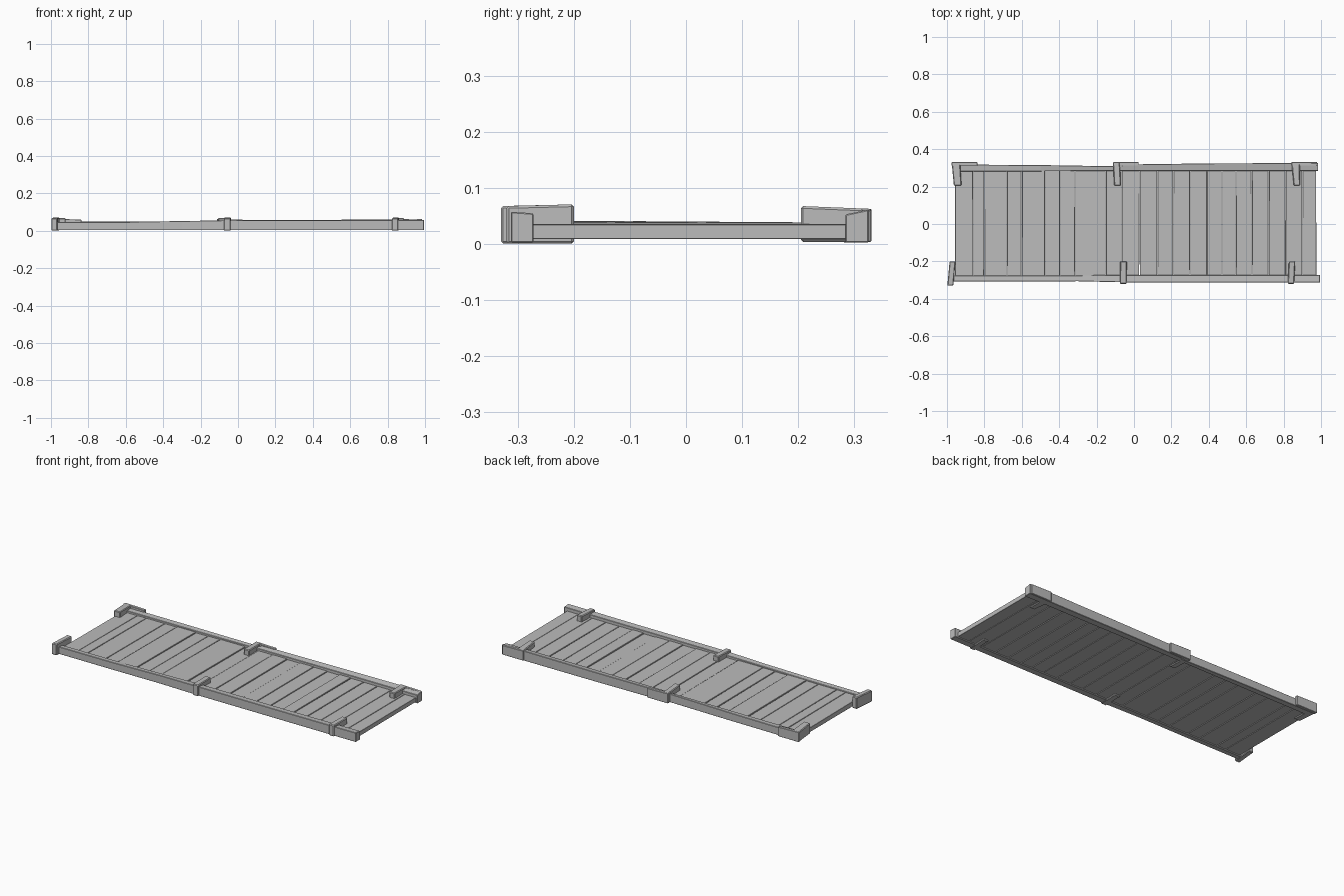
import bpy, bmesh, random

random.seed(4)
old = bpy.data.objects.get("Cube")
if old:
    bpy.data.objects.remove(old, do_unlink=True)

wood = bpy.data.materials.new("plain grey")
wood.use_nodes = True
grey = (0.5, 0.5, 0.5, 1)
wood.diffuse_color = grey
wood.node_tree.nodes["Principled BSDF"].inputs["Base Color"].default_value = grey


def finish(name, bm, bevel):
    bmesh.ops.recalc_face_normals(bm, faces=bm.faces)
    mesh = bpy.data.meshes.new(name)
    bm.to_mesh(mesh)
    bm.free()
    mesh.materials.append(wood)
    obj = bpy.data.objects.new(name, mesh)
    bpy.context.collection.objects.link(obj)
    if bevel:
        mod = obj.modifiers.new("worn edges", "BEVEL")
        mod.width = bevel
        mod.segments = 1
    return obj


def slab(name, outline, bottom, tops, bevel=0.003):
    """Upright block over a four-cornered outline, with a height per corner."""
    bm = bmesh.new()
    low = [bm.verts.new((x, y, bottom)) for x, y in outline]
    high = [bm.verts.new((x, y, t)) for (x, y), t in zip(outline, tops)]
    bm.faces.new(low)
    bm.faces.new(high)
    for i in range(4):
        j = (i + 1) % 4
        bm.faces.new((low[i], low[j], high[j], high[i]))
    return finish(name, bm, bevel)


def rail(name, stations):
    """Beam along x; each station is x, inner y, outer y, inner top, outer top."""
    bm = bmesh.new()
    rings = []
    for x, yi, yo, ti, to in stations:
        ring = [(x, yi, 0.003), (x, yo, 0.003), (x, yo, to), (x, yi, ti)]
        rings.append([bm.verts.new(p) for p in ring])
    for a, b in zip(rings, rings[1:]):
        for i in range(4):
            j = (i + 1) % 4
            bm.faces.new((a[i], a[j], b[j], b[i]))
    bm.faces.new(rings[0])
    bm.faces.new(rings[-1])
    return finish(name, bm, 0.002)


# Deck boards, laid across with narrow uneven gaps
seams = [-0.957, -0.86, -0.80, -0.68, -0.60, -0.475, -0.395, -0.315, -0.15, -0.065,
         0.03, 0.125, 0.21, 0.30, 0.39, 0.47, 0.545, 0.63, 0.72, 0.81, 0.90, 0.976]
for n, (a, b) in enumerate(zip(seams, seams[1:])):
    j = [random.uniform(0.0005, 0.0025) for _ in range(4)]
    z = 0.036 + random.uniform(-0.002, 0.003)
    outline = [(a + j[0], -0.29), (b - j[1], -0.29), (b - j[2], 0.295), (a + j[3], 0.295)]
    rise = 0.004 if a < 0 else 0
    slab(f"deck_board_{n + 1}", outline, 0.009, (z + rise, z + rise, z, z), 0.001)

# Long side rails
rail("front_rail", [(-0.975, -0.276, -0.308, 0.044, 0.046), (-0.6, -0.276, -0.308, 0.045, 0.047),
                    (-0.3, -0.275, -0.306, 0.049, 0.052), (-0.05, -0.272, -0.312, 0.053, 0.056),
                    (0.5, -0.273, -0.312, 0.053, 0.056), (0.995, -0.272, -0.312, 0.055, 0.058)])
rail("back_rail_right", [(-0.965, 0.28, 0.318, 0.046, 0.048), (-0.5, 0.282, 0.315, 0.046, 0.05),
                         (-0.06, 0.284, 0.308, 0.048, 0.053)])
rail("back_rail_left", [(-0.065, 0.284, 0.318, 0.05, 0.057), (0.4, 0.284, 0.324, 0.052, 0.058),
                        (0.985, 0.284, 0.326, 0.053, 0.062)])

# Clamps over the rails: x range at the outer end, x range at the inner tip
front_clamps = {"right": (-0.998, -0.966, -0.986, -0.954),
                "middle": (-0.076, -0.040, -0.074, -0.038),
                "left": (0.822, 0.856, 0.828, 0.862)}
for side, (a, b, c, d) in front_clamps.items():
    outer = -0.33 if side == "right" else -0.32
    slab(f"front_clamp_{side}", [(a, outer), (b, outer), (d, -0.2), (c, -0.2)], 0.001,
         (0.068, 0.068, 0.071, 0.071), 0.004)

back_clamps = {"right": (-0.975, -0.93, -0.963, -0.922),
               "middle": (-0.112, -0.076, -0.106, -0.07),
               "left": (0.842, 0.886, 0.854, 0.888)}
for side, (a, b, c, d) in back_clamps.items():
    slab(f"back_clamp_{side}", [(a, 0.33), (b, 0.33), (d, 0.205), (c, 0.205)], 0.004,
         (0.063, 0.063, 0.068, 0.068), 0.004)
    # Strap running along the outside of the rail
    slab(f"back_strap_{side}", [(a, 0.331), (a + 0.137, 0.331), (a + 0.137, 0.312), (a, 0.312)],
         0.004, (0.063, 0.06, 0.06, 0.063), 0.002)
